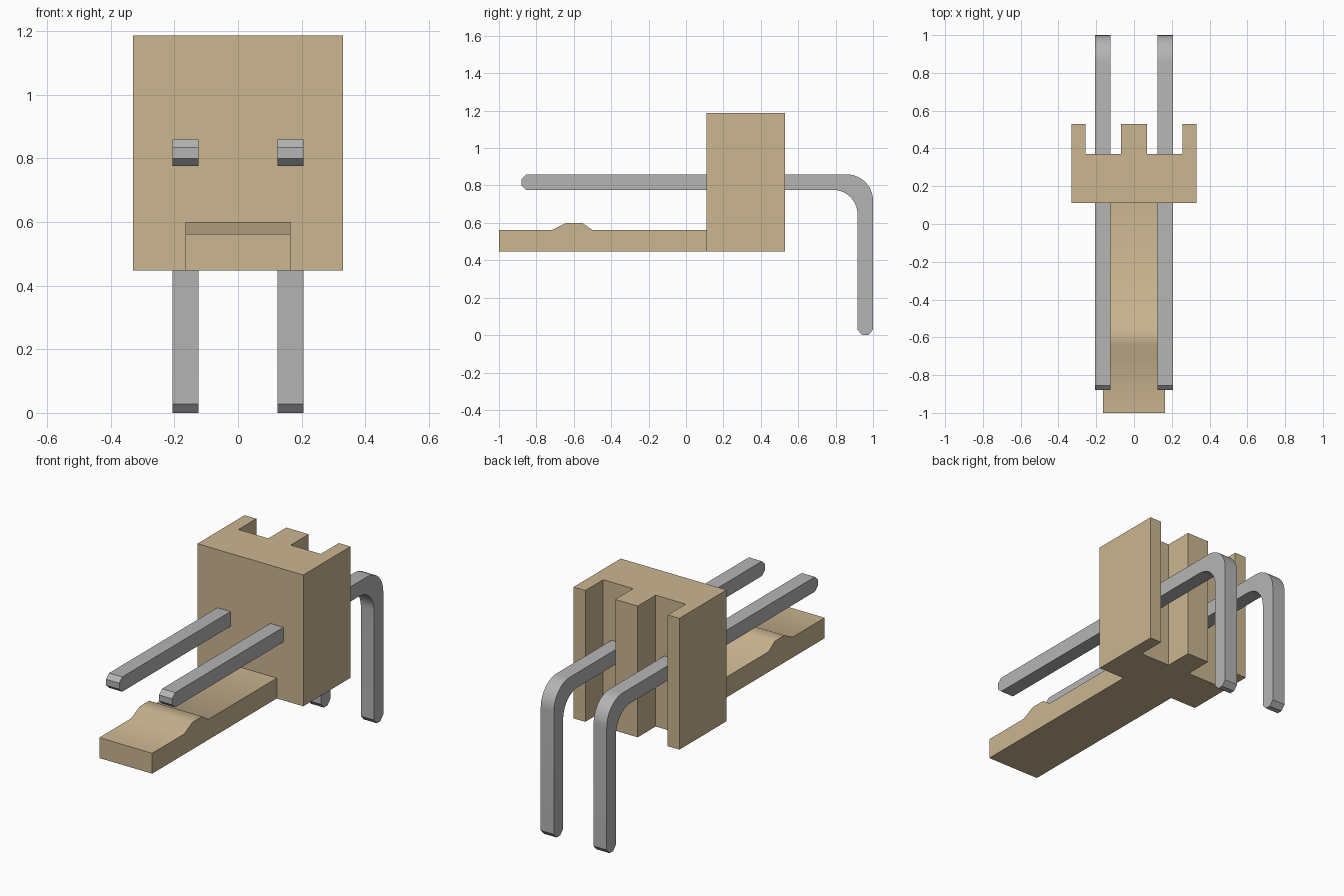
import bpy
import bmesh
from math import sin, cos, pi, radians
from mathutils import Vector

cube = bpy.data.objects.get("Cube")
if cube:
    bpy.data.objects.remove(cube, do_unlink=True)


def make_material(name, color):
    mat = bpy.data.materials.new(name)
    mat.use_nodes = True
    mat.diffuse_color = color
    mat.node_tree.nodes["Principled BSDF"].inputs["Base Color"].default_value = color
    return mat


tan = make_material("tan plastic", (0.60, 0.465, 0.285, 1))
grey = make_material("grey metal", (0.46, 0.46, 0.46, 1))


def extrude_profile(name, points, sweep, mat):
    """Prism from a closed 3D outline swept along a vector."""
    bm = bmesh.new()
    face = bm.faces.new([bm.verts.new(p) for p in points])
    new = bmesh.ops.extrude_face_region(bm, geom=[face])["geom"]
    verts = [v for v in new if isinstance(v, bmesh.types.BMVert)]
    bmesh.ops.translate(bm, verts=verts, vec=Vector(sweep))
    bmesh.ops.recalc_face_normals(bm, faces=bm.faces)
    mesh = bpy.data.meshes.new(name)
    bm.to_mesh(mesh)
    bm.free()
    mesh.materials.append(mat)
    obj = bpy.data.objects.new(name, mesh)
    bpy.context.collection.objects.link(obj)
    bpy.ops.object.select_all(action="DESELECT")
    obj.select_set(True)
    bpy.context.view_layer.objects.active = obj
    bpy.ops.object.shade_smooth_by_angle(angle=radians(35))
    return obj


def side_prism(name, outline, x, half, mat):
    """Prism across x from a (y, z) outline."""
    return extrude_profile(name, [(x - half, y, z) for y, z in outline],
                           (2 * half, 0, 0), mat)


def arc(cy, cz, r, reverse=False, steps=10):
    """Quarter arc from straight up to straight back."""
    pts = [(cy + r * sin(pi / 2 * i / steps), cz + r * cos(pi / 2 * i / steps))
           for i in range(steps + 1)]
    return pts[::-1] if reverse else pts


# Housing block with two full-height slots in the back
base, top = 0.447, 1.187
half = [(0.07, 0.53), (0.07, 0.37), (0.257, 0.37), (0.257, 0.53),
        (0.33, 0.53), (0.33, 0.11)]
outline = half + [(-x, y) for x, y in reversed(half)]
extrude_profile("housing", [(x, y, base) for x, y in outline],
                (0, 0, top - base), tan)

# Latch tongue with a locking bump
side_prism("latch_tongue",
           [(-1, base), (0.11, base), (0.11, 0.562), (-0.5, 0.562),
            (-0.555, 0.6), (-0.64, 0.6), (-0.715, 0.562), (-1, 0.562)],
           0, 0.165, tan)

# Bent square pins with chamfered tips
pin = ([(-0.88, 0.8), (-0.88, 0.834), (-0.854, 0.859)]
       + arc(0.86, 0.719, 0.14)
       + [(1, 0.028), (0.974, 0), (0.943, 0), (0.917, 0.028)]
       + arc(0.787, 0.646, 0.13, reverse=True)
       + [(-0.854, 0.776)])
for side, x in (("left", 0.165), ("right", -0.165)):
    side_prism(side + "_pin", pin, x, 0.041, grey)
